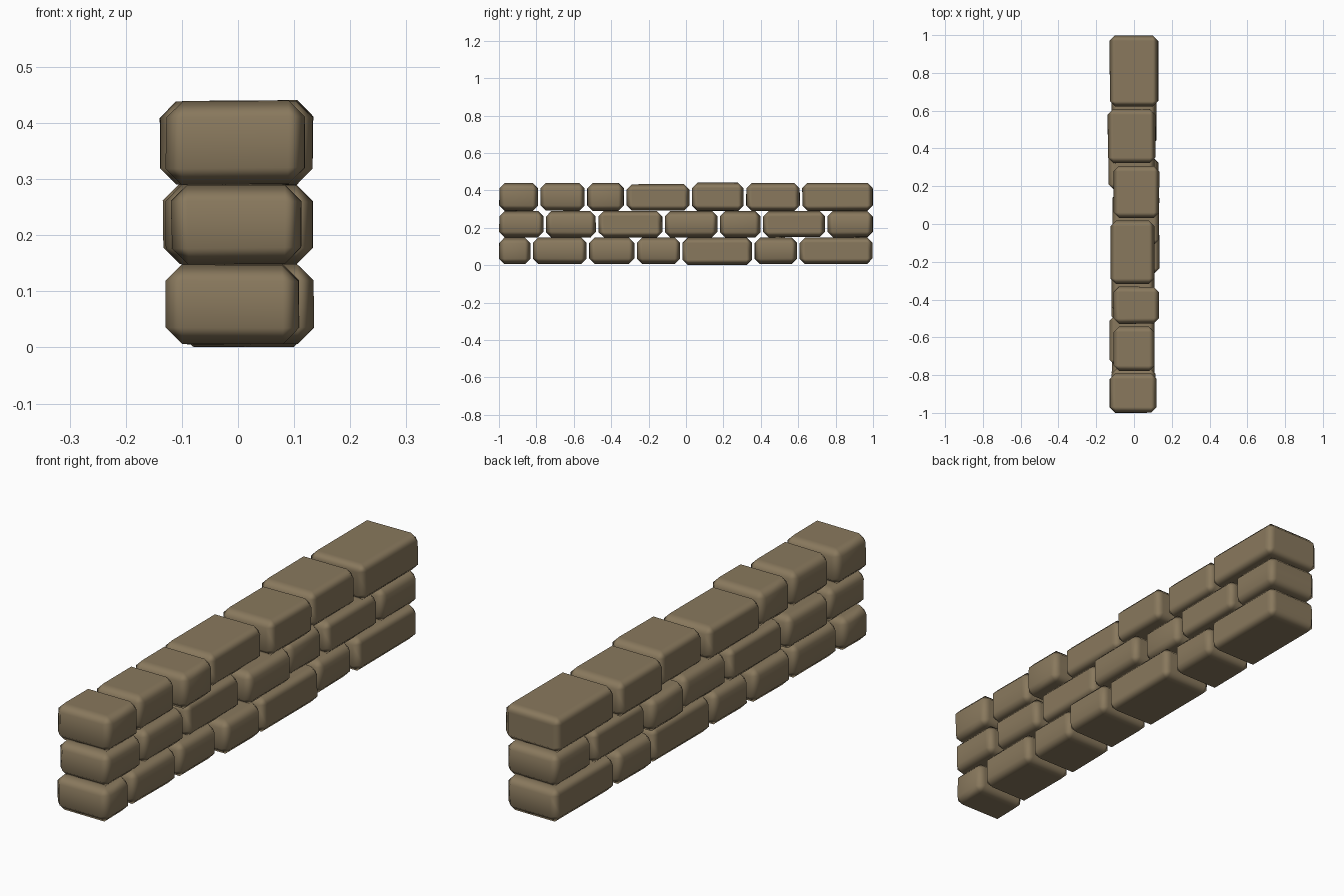
import bpy
import bmesh
import random
from mathutils import Vector

old = bpy.data.objects.get("Cube")
if old:
    bpy.data.objects.remove(old, do_unlink=True)

random.seed(4)

stone = bpy.data.materials.new("brown_stone")
stone.use_nodes = True
colour = (0.25, 0.19, 0.11, 1.0)
stone.diffuse_color = colour
stone.node_tree.nodes["Principled BSDF"].inputs["Base Color"].default_value = colour

GAP = 0.011
CHAMFER = 0.029


def make_brick(name, low, high):
    """Slightly irregular block with chamfered, softly shaded edges."""
    low, high = Vector(low), Vector(high)
    mesh = bpy.data.meshes.new(name)
    bm = bmesh.new()
    bmesh.ops.create_cube(bm, size=1)
    for v in bm.verts:
        for axis in range(3):
            side = v.co[axis]
            edge = high[axis] if side > 0 else low[axis]
            inward = -1 if side > 0 else 1
            v.co[axis] = edge + inward * random.uniform(0, 0.003)
    bmesh.ops.bevel(bm, geom=bm.edges[:], offset=CHAMFER, segments=1,
                    affect='EDGES', clamp_overlap=True)
    for f in bm.faces:
        f.smooth = True
    bm.to_mesh(mesh)
    bm.free()
    mesh.materials.append(stone)
    brick = bpy.data.objects.new(name, mesh)
    bpy.context.collection.objects.link(brick)
    # Keep the broad faces flat while the chamfers blend softly
    normals = brick.modifiers.new("soft_edges", 'WEIGHTED_NORMAL')
    normals.mode = 'FACE_AREA'
    normals.weight = 100
    return brick


# Each course: name, bottom, top, joint positions along the wall,
# and how far every brick reaches to the left and right sides (hundredths)
courses = [
    ("bottom", 0.005, 0.149, (-82.5, -52.5, -27, -2.5, 36, 60),
     [(13, 11), (12, 11), (12, 11), (11, 13.7), (11, 13), (12, 11), (12, 12)]),
    ("middle", 0.147, 0.291, (-75.5, -47.5, -12, 17.5, 40.5, 75),
     [(12, 11.5), (13, 11), (12, 11), (11.5, 13.5), (13.5, 11), (12, 12), (12, 12)]),
    ("top", 0.289, 0.441, (-78.5, -53.5, -32.5, 2.5, 31.5, 61.5),
     [(13, 12), (11, 11), (11, 13.5), (12.5, 11), (11, 13.5), (14, 11.5), (13, 13)]),
]

for course, bottom, top, joints, reaches in courses:
    ends = [-1 - GAP / 2] + [j / 100 for j in joints] + [1 + GAP / 2]
    longest = max(range(len(reaches)), key=lambda i: ends[i + 1] - ends[i])
    for i, (minus, plus) in enumerate(reaches):
        drop = 0.005 if course == "bottom" and i == 4 else 0
        make_brick(f"{course}_brick_{i + 1}",
                   (-minus / 100, ends[i] + GAP / 2, bottom - drop),
                   (plus / 100, ends[i + 1] - GAP / 2, top - (0.006 if course == "top" and i == 3 else 0)))
